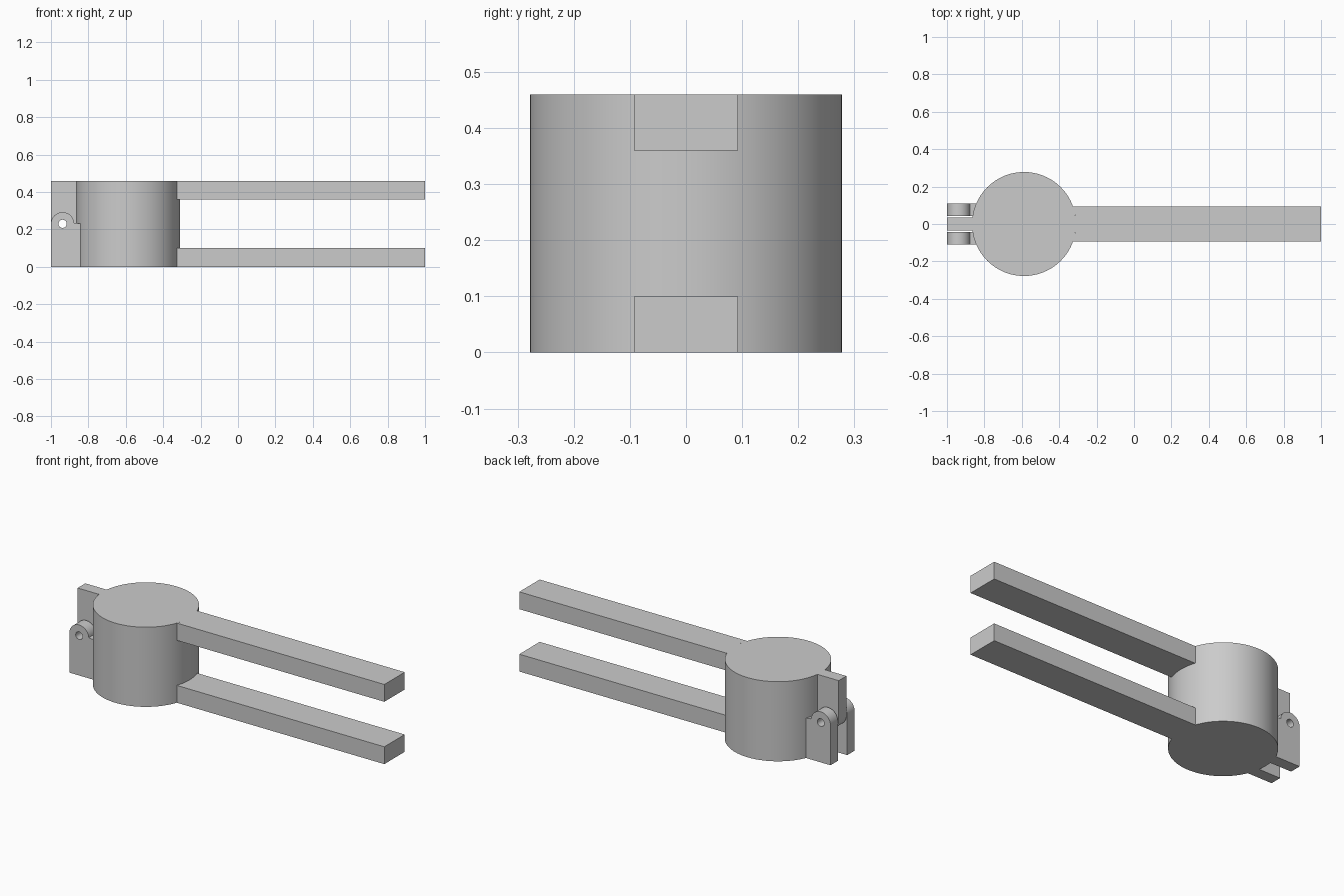
import bpy, bmesh, math
from mathutils import Vector

cube = bpy.data.objects.get("Cube")
if cube:
    bpy.data.objects.remove(cube, do_unlink=True)

HEIGHT, RADIUS, CENTRE_X = 0.46, 0.278, -0.588
ARM_HALF, ARM_THICK = 0.093, 0.10
PIN_X, PIN_Z, KNUCKLE, HOLE = -0.938, 0.23, 0.062, 0.022

grey = bpy.data.materials.new("plain_grey")
grey.use_nodes = True
grey.diffuse_color = (0.6, 0.6, 0.6, 1)
grey.node_tree.nodes["Principled BSDF"].inputs["Base Color"].default_value = (0.6, 0.6, 0.6, 1)


def arc(cx, cy, r, start, end, steps):
    """Points along an arc, both ends included."""
    angles = [start + (end - start) * i / steps for i in range(steps + 1)]
    return [(cx + r * math.cos(a), cy + r * math.sin(a)) for a in angles]


def prism(name, loops, place, direction):
    """Fill an outline (with optional hole loops) and extrude it."""
    bm = bmesh.new()
    edges = []
    for loop in loops:
        verts = [bm.verts.new(place(p)) for p in loop]
        edges += [bm.edges.new((v, verts[i - 1])) for i, v in enumerate(verts)]
    if len(loops) == 1:
        bm.faces.new(verts)
    else:
        bmesh.ops.triangle_fill(bm, edges=edges, use_beauty=True)
    ext = bmesh.ops.extrude_face_region(bm, geom=bm.faces[:], use_keep_orig=True)
    moved = [g for g in ext["geom"] if isinstance(g, bmesh.types.BMVert)]
    bmesh.ops.translate(bm, verts=moved, vec=Vector(direction))
    bmesh.ops.recalc_face_normals(bm, faces=bm.faces[:])
    mesh = bpy.data.meshes.new(name)
    bm.to_mesh(mesh)
    bm.free()
    mesh.materials.append(grey)
    obj = bpy.data.objects.new(name, mesh)
    bpy.context.collection.objects.link(obj)
    bpy.ops.object.select_all(action="DESELECT")
    obj.select_set(True)
    bpy.context.view_layer.objects.active = obj
    bpy.ops.object.shade_smooth_by_angle(angle=math.radians(30))
    return obj


# Solid round body
circle = arc(CENTRE_X, 0, RADIUS, 0, math.tau, 96)[:-1]
prism("round_body", [circle], lambda p: (p[0], p[1], 0), (0, 0, HEIGHT))

# Two long arms whose inner ends follow the body
half_angle = math.asin(ARM_HALF / RADIUS)
arm = arc(CENTRE_X, 0, RADIUS, half_angle, -half_angle, 12)
arm += [(1, -ARM_HALF), (1, ARM_HALF)]
for name, z in (("lower_arm", 0), ("upper_arm", HEIGHT - ARM_THICK)):
    prism(name, [arm], lambda p: (p[0], p[1], z), (0, 0, ARM_THICK))


# Hinge leaves: a rounded knuckle with a pin hole and a low step to the body
def hinge_leaf(name, inner_x, y, width, flip):
    outline = arc(PIN_X, PIN_Z, KNUCKLE, math.pi, 0.08, 24)
    outline += [(inner_x, PIN_Z), (inner_x, 0), (PIN_X - KNUCKLE, 0)]
    hole = arc(PIN_X, PIN_Z, HOLE, 0, math.tau, 32)[:-1]
    prism(name, [outline, hole],
          lambda p: (p[0], y, HEIGHT - p[1] if flip else p[1]), (0, width, 0))


hinge_leaf("front_hinge_lug", -0.84, -0.11, 0.067, False)
hinge_leaf("back_hinge_lug", -0.84, 0.043, 0.067, False)
hinge_leaf("centre_hinge_tab", -0.86, -0.035, 0.07, True)
